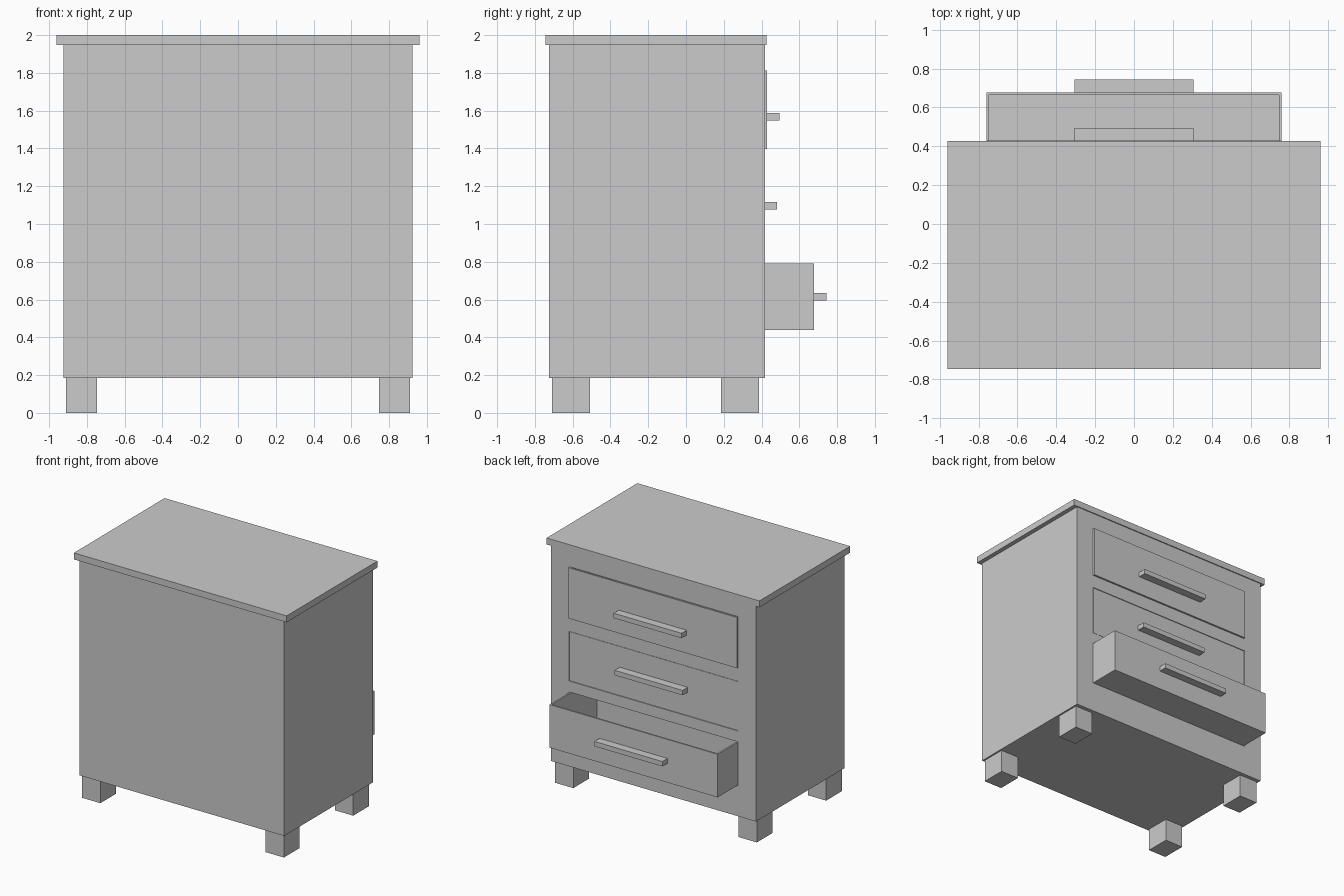
import bpy, bmesh
from mathutils import Vector

if "Cube" in bpy.data.objects:
    bpy.data.objects.remove(bpy.data.objects["Cube"])


def box(name, x, y, z, wall=0.0):
    """Box from min/max ranges; a wall thickness hollows it out from the top."""
    bm = bmesh.new()
    bmesh.ops.create_cube(bm, size=1)
    for v in bm.verts:
        v.co = Vector([lo + (c + 0.5) * (hi - lo) for c, (lo, hi) in zip(v.co, (x, y, z))])
    if wall:
        bm.normal_update()
        top = max(bm.faces, key=lambda f: f.calc_center_median().z)
        bmesh.ops.inset_region(bm, faces=[top], thickness=wall, use_even_offset=True)
        floor = bmesh.ops.extrude_discrete_faces(bm, faces=[top])["faces"][0]
        bmesh.ops.translate(bm, verts=floor.verts, vec=(0, 0, -(z[1] - z[0] - wall)))
    bmesh.ops.recalc_face_normals(bm, faces=bm.faces)
    mesh = bpy.data.meshes.new(name)
    bm.to_mesh(mesh)
    bm.free()
    ob = bpy.data.objects.new(name, mesh)
    bpy.context.collection.objects.link(ob)
    return ob


# Carcass and top slab
body = box("body", (-0.925, 0.925), (-0.725, 0.418), (0.186, 1.947))
box("top_slab", (-0.961, 0.961), (-0.745, 0.426), (1.947, 2.0))

# Square feet
for side, sx in (("left", -1), ("right", 1)):
    for end, y in (("front", (-0.709, -0.507)), ("back", (0.185, 0.387))):
        box(f"{end}_{side}_foot", sorted((sx * 0.747, sx * 0.911)), y, (0, 0.186))

# Drawers: name, front plane y, bottom z, top z, handle z
drawers = (
    ("top", 0.429, 1.398, 1.812, 1.567),
    ("middle", 0.416, 0.885, 1.285, 1.096),
    ("bottom", 0.677, 0.438, 0.790, 0.615),
)
gap = 0.003
for name, y, z0, z1, hz in drawers:
    # Opening in the carcass
    cut = box(f"{name}_opening_cutter", (-0.76 - gap, 0.76 + gap), (-0.5, 0.6), (z0 - gap, z1 + gap))
    cut.hide_render = True
    cut.hide_set(True)
    mod = body.modifiers.new(f"{name}_opening", "BOOLEAN")
    mod.operation = "DIFFERENCE"
    mod.solver = "EXACT"
    mod.object = cut
    # Open-topped drawer and bar handle
    box(f"{name}_drawer", (-0.76, 0.76), (y - 0.61, y), (z0, z1), wall=0.013)
    box(f"{name}_handle", (-0.307, 0.307), (y, y + 0.066), (hz - 0.02, hz + 0.02))

# Apply the openings and remove the cutters
bpy.context.view_layer.update()
cut_mesh = bpy.data.meshes.new_from_object(body.evaluated_get(bpy.context.evaluated_depsgraph_get()))
body.modifiers.clear()
body.data = cut_mesh
for ob in [o for o in bpy.data.objects if o.name.endswith("_cutter")]:
    bpy.data.objects.remove(ob)
